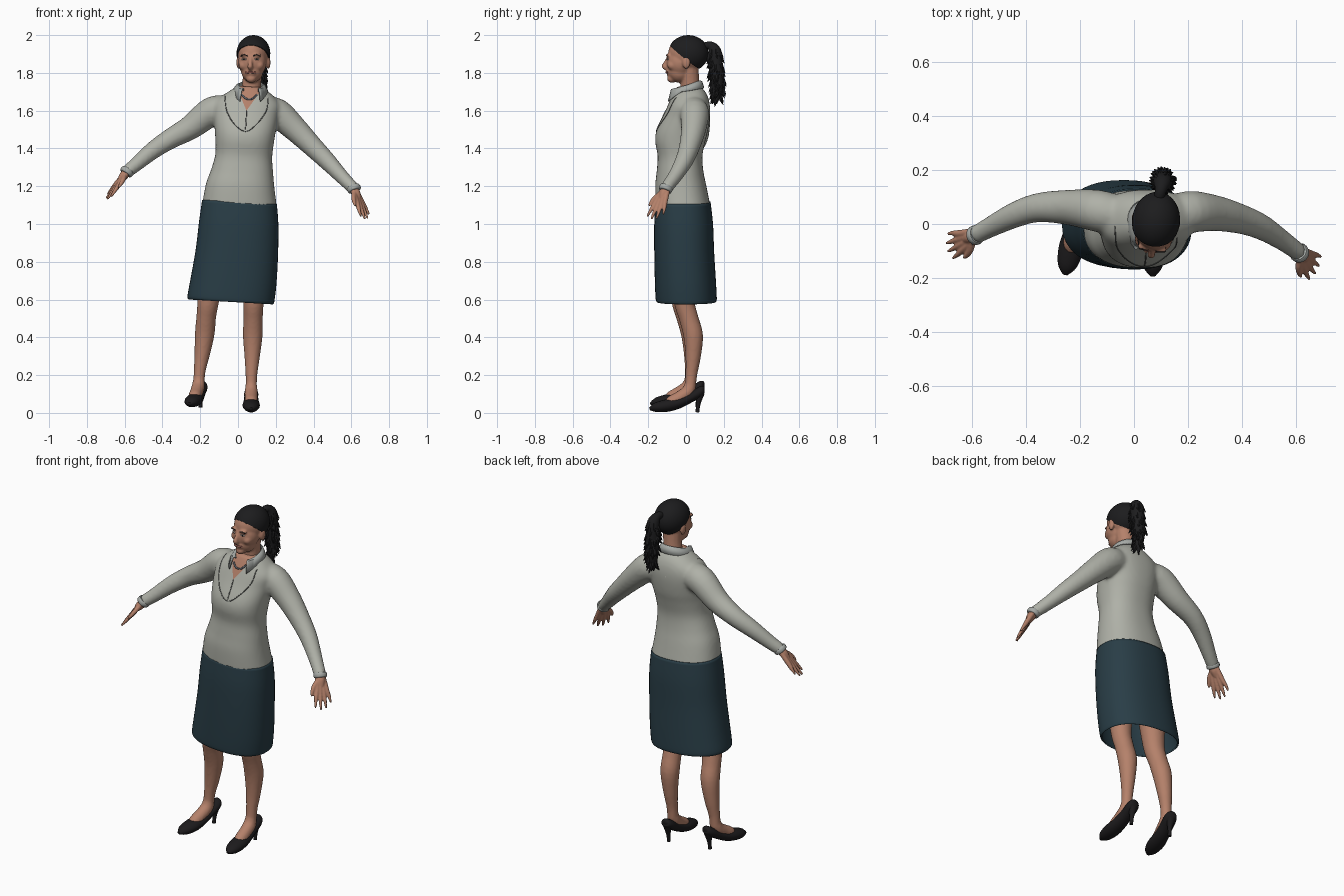
import bpy, bmesh, math, random
from mathutils import Vector, Matrix
from mathutils.bvhtree import BVHTree

random.seed(4)
if "Cube" in bpy.data.objects:
    bpy.data.objects.remove(bpy.data.objects["Cube"])


def material(name, *rgb):
    m = bpy.data.materials.new(name)
    m.use_nodes = True
    m.diffuse_color = (*rgb, 1)
    m.node_tree.nodes["Principled BSDF"].inputs["Base Color"].default_value = (*rgb, 1)
    return m


SKIN = material("skin", .46, .22, .145)
HAIR = material("black hair", .012, .012, .013)
SWEATER = material("sweater grey", .43, .44, .39)
SHIRT = material("shirt grey", .38, .40, .38)
SKIRT = material("skirt teal", .022, .047, .062)
LEATHER = material("shoe black", .012, .011, .012)
SEAM = material("seam grey", .12, .125, .12)
LIPS = material("lips", .27, .10, .08)
EYE = material("eye white", .5, .42, .38)
SILVER = material("necklace grey", .10, .11, .13)


def spline(pts, steps):
    """Catmull-Rom resampling of tuples of any length."""
    out = []
    for i in range(len(pts) - 1):
        a, b, c, d = pts[max(i - 1, 0)], pts[i], pts[i + 1], pts[min(i + 2, len(pts) - 1)]
        for k in range(steps):
            t = k / steps
            out.append([q + .5 * t * (r - p + t * (2*p - 5*q + 4*r - s + t * (3*(q - r) + s - p)))
                        for p, q, r, s in zip(a, b, c, d)])
    return out + [list(pts[-1])]


def loft(bm, rings, caps=True):
    rows = [[bm.verts.new(p) for p in ring] for ring in rings]
    n = len(rows[0])
    for a, b in zip(rows, rows[1:]):
        for i in range(n):
            bm.faces.new((a[i], a[(i + 1) % n], b[(i + 1) % n], b[i]))
    if caps:
        bm.faces.new(rows[0])
        bm.faces.new(rows[-1])


def tube(bm, pts, up=(0, 1, 0), flat=1, steps=4, sides=16, M=Matrix()):
    """Tapered round tube through (x, y, z, radius) points."""
    s = spline(pts, steps)
    rings = []
    for i, (x, y, z, r) in enumerate(s):
        t = (Vector(s[min(i + 1, len(s) - 1)][:3]) - Vector(s[max(i - 1, 0)][:3])).normalized()
        u = t.cross(Vector(up)).normalized()
        v = u.cross(t)
        angles = [2 * math.pi * k / sides for k in range(sides)]
        rings.append([M @ (Vector((x, y, z)) + max(r, .001) * (u * math.cos(a) + v * math.sin(a) * flat))
                      for a in angles])
    loft(bm, rings)


def trunk(bm, rows, caps=True, sides=48):
    """Stack of rounded sections given as (z, left, right, front, back)."""
    def power(c):
        return math.copysign(abs(c) ** .86, c)
    rings = []
    for z, x0, x1, y0, y1 in spline(rows, 5):
        ring = []
        for k in range(sides):
            a = 2 * math.pi * k / sides
            x = (x0 + x1) / 2 + (x1 - x0) / 2 * power(math.cos(a))
            y = (y0 + y1) / 2 + (y1 - y0) / 2 * power(math.sin(a))
            ring.append((x, y, z - .06 * (x - .02)))
        rings.append(ring)
    loft(bm, rings, caps)


def blob(bm, centre, radii, M=Matrix()):
    bmesh.ops.create_uvsphere(bm, u_segments=32, v_segments=20, radius=1,
                              matrix=M @ Matrix.Translation(centre) @ Matrix.Diagonal((*radii, 1)))


def finish(name, bm, mat, voxel=0, relax=4, thick=0):
    """Make an object; voxel fuses overlapping pieces into one skin."""
    bmesh.ops.recalc_face_normals(bm, faces=bm.faces)
    me = bpy.data.meshes.new(name)
    bm.to_mesh(me)
    bm.free()
    me.materials.append(mat)
    ob = bpy.data.objects.new(name, me)
    bpy.context.scene.collection.objects.link(ob)
    if voxel:
        rm = ob.modifiers.new("fuse", "REMESH")
        rm.mode, rm.voxel_size = "VOXEL", voxel
        sm = ob.modifiers.new("relax", "SMOOTH")
        sm.factor, sm.iterations = .5, relax
        dg = bpy.context.evaluated_depsgraph_get()
        me = bpy.data.meshes.new_from_object(ob.evaluated_get(dg))
        ob.modifiers.clear()
        ob.data = me
        if not me.materials:
            me.materials.append(mat)
    if thick:
        ob.modifiers.new("thickness", "SOLIDIFY").thickness = thick
    me.polygons.foreach_set("use_smooth", [True] * len(me.polygons))
    me.set_sharp_from_angle(angle=math.radians(50))
    return ob


def surface(ob):
    return BVHTree.FromPolygons([v.co for v in ob.data.vertices], [p.vertices for p in ob.data.polygons])


def drape(name, tree, pts, r, mat):
    """Thin line laid on the front of a surface through (x, z) points."""
    path = []
    for x, z in spline(pts, 6):
        hit = tree.ray_cast(Vector((x, -1, z)), Vector((0, 1, 0)))[0]
        if hit:
            path.append((*hit, r))
    bm = bmesh.new()
    tube(bm, path, steps=1, sides=8)
    return finish(name, bm, mat)


# Sweater: trunk and both sleeves fused
sleeves = {
    "right": [(-.06, .03, 1.605, .075), (-.14, .05, 1.595, .078), (-.25, .062, 1.512, .065), (-.36, .06, 1.45, .054),
              (-.45, .03, 1.39, .047), (-.54, -.015, 1.315, .038), (-.59, -.042, 1.275, .034)],
    "left": [(.14, .03, 1.6, .075), (.21, .045, 1.585, .078), (.3, .04, 1.505, .067), (.39, .02, 1.415, .056),
             (.47, -.01, 1.335, .048), (.55, -.06, 1.25, .038), (.615, -.108, 1.185, .033)]}
bm = bmesh.new()
trunk(bm, [(1.09, -.19, .207, -.16, .13), (1.2, -.17, .193, -.163, .108), (1.28, -.142, .186, -.155, .092),
           (1.36, -.12, .181, -.15, .087), (1.44, -.12, .19, -.163, .102), (1.5, -.124, .2, -.155, .117),
           (1.58, -.13, .215, -.118, .127), (1.64, -.12, .225, -.092, .125), (1.69, -.06, .185, -.07, .11),
           (1.73, 0, .13, -.05, .08)])
for pts in sleeves.values():
    tube(bm, pts, sides=24)
sweater = finish("sweater", bm, SWEATER, voxel=.01, relax=6)

# Open neck: cut a V and colour it as skin
sweater.data.materials.append(SKIN)
bm = bmesh.new()
bm.from_mesh(sweater.data)
tip = Vector((.045, 0, 1.6))
sides = [Vector((.12, 0, .05)), Vector((-.12, 0, .085))]
for n in sides:
    bmesh.ops.bisect_plane(bm, geom=bm.verts[:] + bm.edges[:] + bm.faces[:], plane_co=tip, plane_no=n)
for f in bm.faces:
    c = f.calc_center_median()
    if c.y < 0 and all((c - tip).dot(n) > 0 for n in sides):
        f.material_index = 1
bm.to_mesh(sweater.data)
bm.free()
chest = surface(sweater)
drape("neckline_seam", chest, [(-.07, 1.685), (-.06, 1.6), (-.02, 1.53), (.04, 1.49), (.1, 1.53),
                               (.15, 1.6), (.16, 1.67)], .0025, SEAM)
drape("placket_seam", chest, [(.045, 1.6), (.043, 1.55), (.04, 1.5)], .0025, SEAM)
drape("necklace", chest, [(.02, 1.685), (.04, 1.665), (.06, 1.66), (.08, 1.665), (.1, 1.685)], .005, SILVER)

# Shirt collar: folded band, open at the front
bm = bmesh.new()
rows = []
for k in range(-14, 15):
    a = math.radians(k * 10.3)
    c, s = math.cos(a), math.sin(a)
    point = max(0, abs(k) - 10) * .011
    front = .125 if c < 0 else .092
    rows.append([bm.verts.new(p) for p in (
        (.068 + .06 * s, .01 + .06 * c, 1.69 + .02 * c),
        (.068 + .064 * s, .008 + (.068 if c > 0 else .09) * c, 1.737 + .024 * c),
        (.066 + .078 * s, .006 + (.08 if c > 0 else .105) * c, 1.732 + .022 * c),
        (.064 + .096 * s, .005 + front * c, 1.705 + .015 * c - point))])
for a, b in zip(rows, rows[1:]):
    for i in range(3):
        bm.faces.new((a[i], a[i + 1], b[i + 1], b[i]))
finish("collar", bm, SHIRT, thick=.006)

# Skirt, open at the hem
bm = bmesh.new()
trunk(bm, [(1.115, -.182, .198, -.152, .122), (1, -.198, .206, -.16, .135), (.85, -.216, .204, -.16, .141),
           (.7, -.242, .196, -.157, .15), (.605, -.259, .185, -.153, .155), (.59, -.255, .18, -.148, .152)], caps=False)
finish("skirt", bm, SKIRT, thick=-.008)


# Hands: palm formed by fingers that merge at the wrist, with shirt cuffs
def hand(side, wrist, tip, lean):
    w = Vector(wrist)
    d = (Vector(tip) - w).normalized()
    s = Vector(lean)
    s = (s - d * s.dot(d)).normalized()
    bm = bmesh.new()
    tube(bm, [(*(w - d * .03), .024), (*w, .023), (*(w + d * .03), .024), (*(w + d * .06), .016)])
    for k, length in enumerate((.15, .178, .185, .172)):
        off = (k - 1.5) * .019
        tube(bm, [(*(w + s * off * .5), .014), (*(w + d * .08 + s * off), .0135),
                  (*(w + d * (length * .78) + s * off * 1.4), .0095), (*(w + d * length + s * off * 1.6), .005)], sides=12)
    tube(bm, [(*(w + d * .015), .015), (*(w + d * .05 + s * .038), .013),
              (*(w + d * .085 + s * .056), .01), (*(w + d * .11 + s * .06), .005)], sides=12)
    finish(side + "_hand", bm, SKIN, voxel=.0045, relax=2)
    bm = bmesh.new()
    tube(bm, [(*(w - d * .016), .033), (*(w - d * .006), .037), (*(w + d * .008), .035), (*(w + d * .012), .028)])
    finish(side + "_cuff", bm, SHIRT)


hand("right", (-.59, -.042, 1.275), (-.69, -.085, 1.14), (.3, -.95, 0))
hand("left", (.615, -.108, 1.185), (.685, -.175, 1.015), (-.5, -.85, 0))


# Legs, feet and heeled shoes
def leg(side, pts, ankle, yaw):
    M = Matrix.Translation(ankle) @ Matrix.Rotation(math.radians(yaw), 4, "Z")
    bm = bmesh.new()
    tube(bm, pts, sides=24)
    tube(bm, [(0, .002, .15, .029), (0, -.01, .11, .035), (0, -.05, .08, .035), (0, -.1, .053, .034),
              (0, -.13, .045, .02)], up=(1, 0, 0), M=M)
    finish(side + "_leg", bm, SKIN, voxel=.008, relax=3)
    bm = bmesh.new()
    tube(bm, [(0, .078, .125, .012), (0, .068, .122, .028), (0, .045, .103, .037), (0, 0, .077, .037),
              (0, -.06, .05, .042), (0, -.12, .036, .046), (0, -.18, .026, .035), (0, -.213, .018, .01)],
         up=(0, 0, 1), flat=.72, M=M)
    tube(bm, [(0, .052, .1, .026), (0, .045, .045, .012), (0, .04, 0, .01)], M=M)
    finish(side + "_shoe", bm, LEATHER)


leg("right", [(-.14, -.02, .78, .075), (-.157, -.02, .6, .058), (-.168, 0, .51, .052), (-.176, .025, .42, .052),
              (-.19, .03, .31, .041), (-.203, .025, .22, .031), (-.208, .022, .15, .03)], (-.208, .02, .03), -13)
leg("left", [(.085, -.01, .78, .075), (.082, -.01, .6, .056), (.08, .015, .5, .051), (.078, .038, .41, .052),
             (.075, .038, .3, .041), (.071, .028, .2, .031), (.07, .022, .13, .03)], (.07, .02, .003), 0)

# Head and neck
H = Matrix.Translation((.08, 0, 1.87)) @ Matrix.Rotation(math.radians(-8), 4, "Z")
bm = bmesh.new()
blob(bm, (0, .005, .03), (.081, .1, .093), H)
blob(bm, (0, -.03, -.015), (.075, .073, .08), H)
blob(bm, (0, -.035, -.06), (.058, .062, .062), H)
blob(bm, (0, -.075, -.1), (.027, .026, .023), H)
blob(bm, (0, -.083, -.067), (.03, .022, .024), H)
tube(bm, [(0, -.092, .015, .009), (0, -.108, -.015, .011), (0, -.115, -.036, .015), (0, -.1, -.046, .012)],
     up=(1, 0, 0), M=H)
for s in (-1, 1):
    blob(bm, (s * .042, -.065, -.03), (.026, .028, .026), H)
    blob(bm, (s * .03, -.09, .022), (.026, .013, .009), H)
    blob(bm, (s * .079, .012, -.015), (.012, .021, .034), H)
tube(bm, [(.064, .025, 1.62, .06), (.068, .022, 1.7, .053), (.074, .02, 1.76, .05), (.08, .015, 1.83, .052)])
head = finish("head", bm, SKIN, voxel=.006, relax=4)

# Facial details
face = surface(head)


def feature(name, pts, r, mat):
    drape(name, face, [(H @ Vector((x, -.1, z))).xz for x, z in pts], r, mat)


for s, side in ((-1, "right"), (1, "left")):
    feature(side + "_eye", [(s * .021, .001), (s * .033, .003), (s * .045, .001)], .004, EYE)
    feature(side + "_iris", [(s * .030, .002), (s * .036, .002)], .0048, HAIR)
    feature(side + "_eyebrow", [(s * .016, .02), (s * .034, .026), (s * .052, .019)], .0028, HAIR)
feature("mouth", [(-.026, -.069), (0, -.066), (.026, -.069)], .0055, LIPS)

# Swept-back hair: shell cut along the hairline
bm = bmesh.new()
blob(bm, (0, .012, .033), (.089, .108, .097), H)
cut = bmesh.ops.bisect_plane(bm, geom=bm.verts[:] + bm.edges[:] + bm.faces[:], plane_co=H @ Vector((0, -.085, .078)),
                             plane_no=H.to_3x3() @ Vector((0, .085, .105)), clear_inner=True)
bmesh.ops.holes_fill(bm, edges=[e for e in cut["geom_cut"] if isinstance(e, bmesh.types.BMEdge)])
finish("hair", bm, HAIR)

# Ponytail with ragged strands
tail = [(0, .1, .07, .02), (.002, .128, .075, .022), (.005, .155, .045, .034), (.005, .16, -.03, .038),
        (.004, .168, -.11, .036), (.002, .165, -.18, .026), (0, .16, -.235, .005)]
bm = bmesh.new()
tube(bm, tail, up=(1, 0, 0), M=H)
for x, y, z, r in spline(tail, 6)[12:-4]:
    for k in range(4):
        a = random.uniform(0, 2 * math.pi)
        c, s = math.cos(a), math.sin(a)
        drop = random.uniform(.03, .05)
        tube(bm, [(x + c * r * .7, y + s * r * .7, z + .01, .009), (x + c * r, y + s * r, z - drop * .5, .008),
                  (x + c * (r + .014), y + s * (r + .012), z - drop, .001)], M=H, sides=6, steps=2)
finish("ponytail", bm, HAIR)
